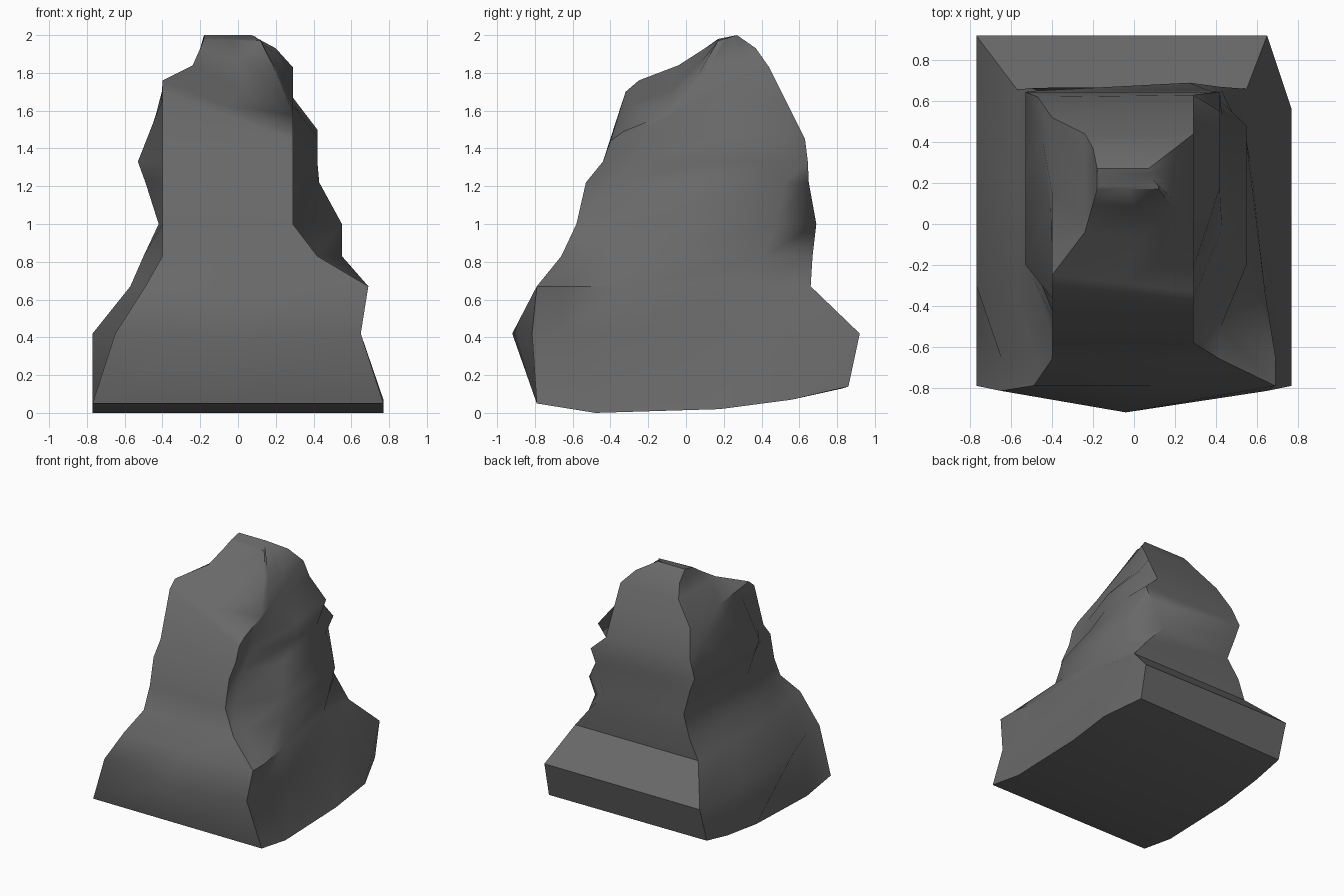
import bpy, bmesh, math

if "Cube" in bpy.data.objects:
    bpy.data.objects.remove(bpy.data.objects["Cube"])


def mix(a, b, t):
    return a + (b - a) * t


# lower sections: z, front y, back y, left (front x, rear x, break y), right (same)
lower = [
    (0.05, -.79, .87, -.77, -.77, .18, .77, .77, .18),
    (0.42, -.815, .92, -.65, -.77, -.30, .65, .65, -.30),
    (0.67, -.79, .655, -.49, -.57, -.33, .69, .64, -.33),
    (0.83, -.66, .665, -.40, -.50, -.25, .42, .55, -.20),
    (1.00, -.58, .69, -.40, -.42, -.20, .29, .55, -.20),
    (1.22, -.53, .65, -.40, -.49, -.20, .29, .43, -.02),
    (1.33, -.44, .645, -.40, -.53, -.20, .29, .42, .15),
]
# slanted upper sections: back z, back y, left and right (front x, y, z, rear x, break y)
upper = [
    (1.47, .62, (-.40, -.32, 1.70, -.47, .18), (.29, -.40, 1.44, .42, .18)),
    (1.67, .52, (-.40, -.25, 1.76, -.40, .15), (.29, -.33, 1.49, .29, .12)),
    (1.83, .44, (-.24, -.04, 1.84, -.24, .15), (.29, -.11, 1.58, .29, .18)),
    (1.93, .37, (-.20, .10, 1.93, -.20, .20), (.20, .07, 1.80, .20, .20)),
    (2.00, .27, (-.18, .17, 1.98, -.18, .21), (.12, .17, 1.97, .09, .22)),
]
sections = [(z, yb, (lf, yf, z, lm, ly), (rf, yf, z, rm, ry))
            for z, yf, yb, lf, lm, ly, rf, rm, ry in lower] + upper

# single chipped points: (section, side, point along flank) -> position
chips = {
    (0, 0, 4): (-.77, .83, .13), (0, 1, 4): (.65, .86, .14),
    (2, 1, 3): (.57, .30, .70), (2, 1, 4): (.55, .66, .67),
    (3, 1, 3): (.55, .40, .82), (3, 1, 4): (.42, .67, .83),
    (4, 0, 4): (-.42, .63, 1.0), (4, 1, 4): (.27, .69, 1.0),
    (4, 1, 3): (.55, .48, 1.0),
    (5, 1, 3): (.43, .52, 1.22), (5, 1, 4): (.37, .65, 1.22),
    (7, 0, 2): (-.41, .10, 1.58), (7, 0, 3): (-.45, .42, 1.52),
    (7, 1, 4): (.29, .63, 1.45), (7, 1, 3): (.42, .55, 1.5),
    (11, 1, 4): (.07, .27, 2.0),
}


def side_points(zb, yb, side):
    """Five points along one flank, front to back."""
    xf, yf, zf, xm, ym = side
    path = [(xf, yf), (xf, mix(yf, ym, .32)), (xm, ym),
            (xm, mix(ym, yb, .55)), (xm, yb)]
    return [[x, y, mix(zf, zb, (y - yf) / (yb - yf))] for x, y in path]


bm = bmesh.new()
rings = []
for i, (zb, yb, left, right) in enumerate(sections):
    sides = [side_points(zb, yb, s) for s in (left, right)]
    for s, pts in enumerate(sides):
        for k, p in enumerate(pts):
            if i == 0:  # uneven underside
                p[2] = (.05, .0, .02, .07, .15)[k]
            pts[k] = chips.get((i, s, k), p)
    L, R = sides
    C = [(a + b) / 2 for a, b in zip(L[0], R[0])]
    if i == 1:  # bulging toe
        C[0], C[1] = -.04, -.92
    rings.append(([bm.verts.new(p) for p in L],
                  [bm.verts.new(p) for p in R], bm.verts.new(C)))

# skin between neighbouring sections
loops = [[c] + r + l[::-1] for l, r, c in rings]
for a, b in zip(loops, loops[1:]):
    for k in range(len(a)):
        n = (k + 1) % len(a)
        bm.faces.new((a[k], a[n], b[n], b[k]))

# underside and summit
for l, r, c in (rings[0], rings[-1]):
    bm.faces.new((l[0], c, r[0]))
    for k in range(4):
        bm.faces.new((l[k], r[k], r[k + 1], l[k + 1]))

bmesh.ops.recalc_face_normals(bm, faces=bm.faces)
mesh = bpy.data.meshes.new("rock")
bm.to_mesh(mesh)
bm.free()

# dark stone
stone = bpy.data.materials.new("dark_stone")
stone.diffuse_color = (.14, .14, .14, 1)
stone.use_nodes = True
stone.node_tree.nodes["Principled BSDF"].inputs["Base Color"].default_value = stone.diffuse_color
mesh.materials.append(stone)

rock = bpy.data.objects.new("rock", mesh)
bpy.context.collection.objects.link(rock)
bpy.context.view_layer.objects.active = rock
rock.select_set(True)
bpy.ops.object.shade_smooth_by_angle(angle=math.radians(48))
